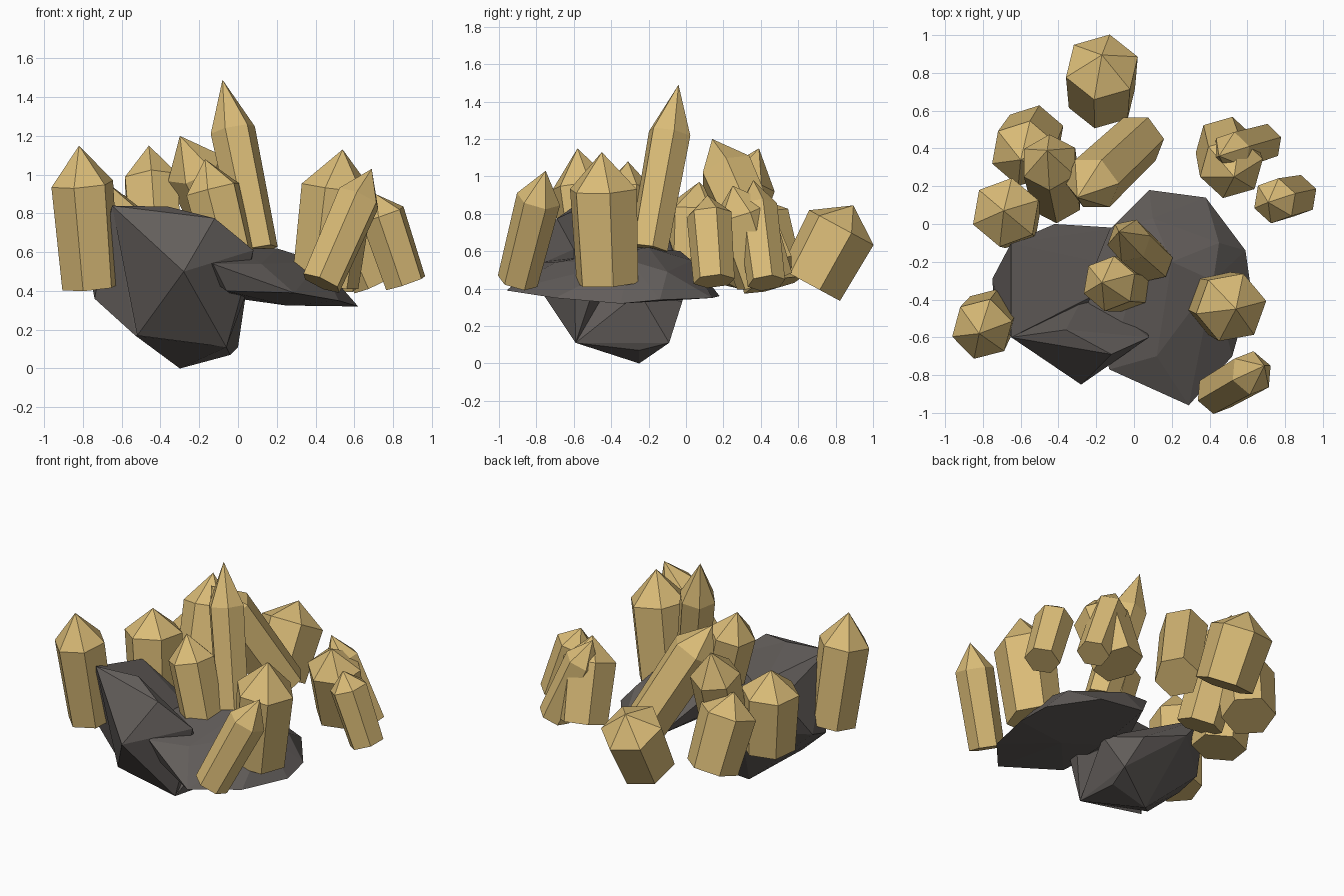
import bpy, bmesh, math
from mathutils import Vector

if "Cube" in bpy.data.objects:
    bpy.data.objects.remove(bpy.data.objects["Cube"])


def material(name, colour):
    m = bpy.data.materials.new(name)
    m.diffuse_color = (*colour, 1)
    m.use_nodes = True
    m.node_tree.nodes["Principled BSDF"].inputs["Base Color"].default_value = m.diffuse_color
    return m


GOLD = material("golden_crystal", (0.70, 0.50, 0.185))
STONE = material("dark_stone", (0.125, 0.112, 0.105))


def finish(bm, name, mat):
    bmesh.ops.recalc_face_normals(bm, faces=bm.faces)
    mesh = bpy.data.meshes.new(name)
    bm.to_mesh(mesh)
    bm.free()
    mesh.materials.append(mat)
    obj = bpy.data.objects.new(name, mesh)
    bpy.context.collection.objects.link(obj)
    return obj


def crystal(name, base, tip, radius, cap, turn=0):
    """Six-sided tapered prism with a pyramid point of length cap."""
    base, tip = Vector(base), Vector(tip)
    axis = (tip - base).normalized()
    side = (Vector((1, 0, 0)) - axis * axis.x).normalized()
    other = axis.cross(side)
    bm = bmesh.new()

    def ring(centre, r):
        angles = [math.radians(turn + 60 * i) for i in range(6)]
        return [bm.verts.new(centre + r * (side * math.cos(a) + other * math.sin(a)))
                for a in angles]

    low = ring(base, radius * 0.92)
    high = ring(tip - axis * cap, radius)
    point = bm.verts.new(tip)
    bm.faces.new(low)
    for i in range(6):
        j = (i + 1) % 6
        bm.faces.new((low[i], low[j], high[j], high[i]))
        bm.faces.new((high[i], high[j], point))
    return finish(bm, name, GOLD)


def rock(name, points):
    """Faceted stone: hull around a few corner points."""
    bm = bmesh.new()
    for p in points:
        bm.verts.new(p)
    bmesh.ops.convex_hull(bm, input=bm.verts)
    loose = [v for v in bm.verts if not v.link_faces]
    bmesh.ops.delete(bm, geom=loose, context='VERTS')
    return finish(bm, name, STONE)


# Left boulder: a low body and a raised front wall
rock("left_rock_body", [
    (-.65, -.6, .84), (-.65, -.1, .7), (-.42, 0, .45), (-.75, -.29, .41),
    (-.74, -.45, .36), (-.25, -.35, .45), (-.3, -.25, 0), (-.53, -.5, .17),
    (-.06, -.59, .11), (-.04, -.25, .07), (0, -.09, .11), (.04, -.25, .38),
    (-.1, -.02, .33)])
rock("left_rock_wall", [
    (-.65, -.6, .84), (-.36, -.56, .835), (-.12, -.69, .775), (.08, -.6, .61),
    (-.28, -.85, .5), (-.25, -.35, .45), (-.06, -.59, .11), (-.52, -.55, .17),
    (.04, -.5, .38)])

# Right slab
rock("right_rock_slab", [
    (-.13, -.03, .6), (.08, .18, .36), (.38, .14, .35), (.59, -.14, .34),
    (.62, -.35, .32), (.52, -.7, .35), (.29, -.96, .39), (-.13, -.77, .54),
    (-.06, -.75, .4), (-.26, -.35, .55), (0, -.3, .62), (.2, -.2, .62),
    (.42, -.3, .55), (.12, -.7, .54), (.45, -.1, .49), (.25, -.4, .325),
    (0, -.3, .36), (.1, .03, .55)])

# Crystals: base centre, tip, radius, point length, turn
crystals = {
    "front_left_crystal": ((-.76, -.49, .42), (-.82, -.58, 1.15), .165, .2, 15),
    "left_crystal": ((-.65, .04, .43), (-.69, .07, .97), .185, .15, 20),
    "back_left_crystal": ((-.53, .47, .42), (-.6, .34, .9), .182, .13, 20),
    "back_left_tall_crystal": ((-.41, .14, .45), (-.46, .39, 1.15), .157, .19, 30),
    "centre_back_crystal": ((.03, .45, .5), (-.30, .14, 1.2), .155, .2, 10),
    "centre_crystal": ((-.03, -.33, .52), (-.17, -.31, 1.08), .148, .16, 20),
    "tallest_crystal": ((.10, -.2, .61), (-.08, -.04, 1.49), .118, .27, 10),
    "back_crystal": ((-.17, .665, .42), (-.17, .895, .845), .2, .135, 18),
    "right_crystal": ((.865, .15, .44), (.71, .115, .9), .122, .11, 20),
    "back_right_crystal": ((.48, .42, .44), (.53, .25, .95), .173, .15, 15),
    "back_right_thin_crystal": ((.69, .43, .43), (.45, .36, .98), .112, .16, 20),
    "front_right_crystal": ((.45, -.42, .43), (.54, -.45, 1.13), .19, .2, 10),
    "front_right_thin_crystal": ((.43, -.9, .44), (.69, -.75, 1.03), .12, .17, 25),
}
for name, spec in crystals.items():
    crystal(name, *spec)
